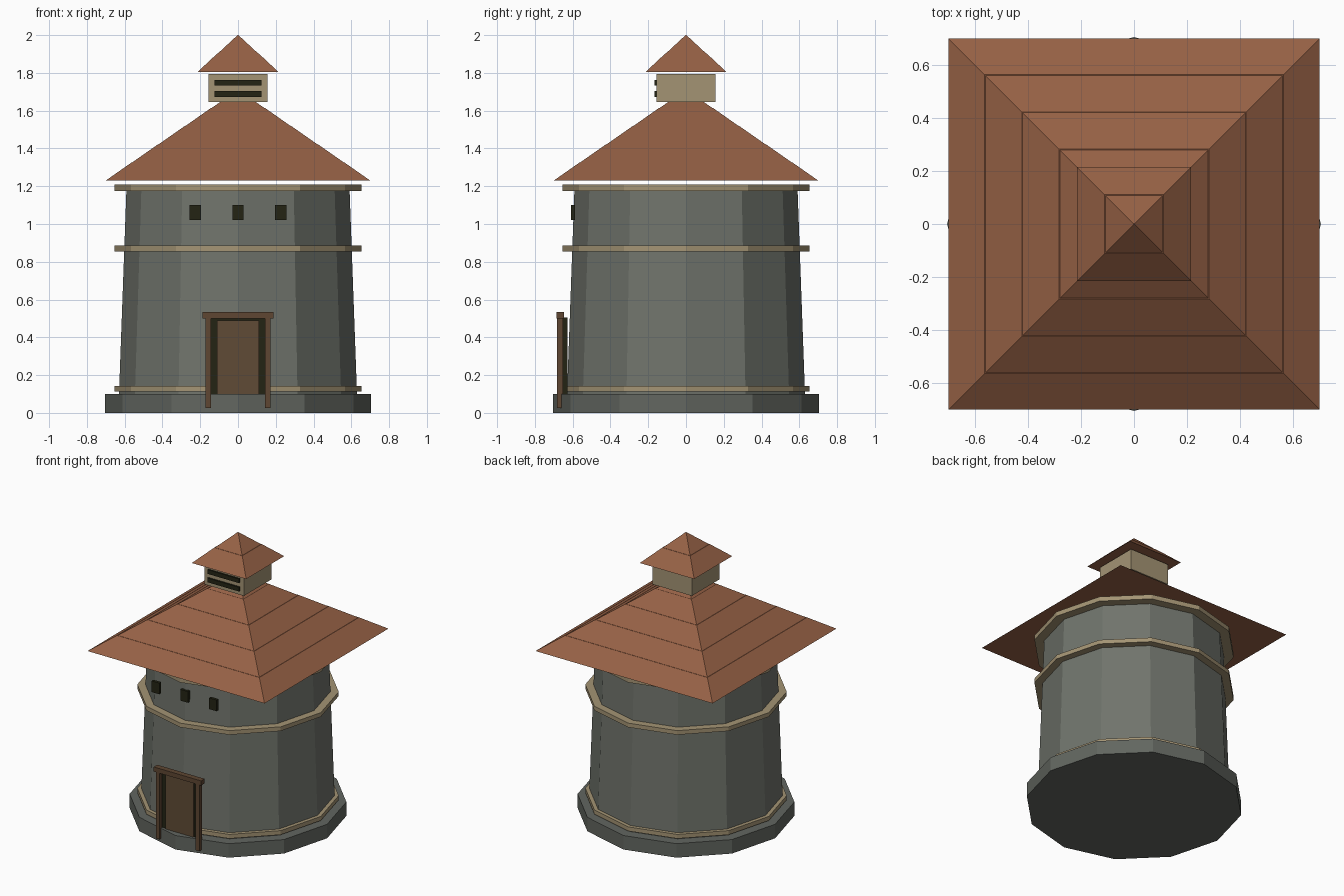
import bpy, bmesh, math

if "Cube" in bpy.data.objects:
    bpy.data.objects.remove(bpy.data.objects["Cube"])


def material(name, rgb):
    lin = [((c / 255 + 0.055) / 1.055) ** 2.4 for c in rgb]
    m = bpy.data.materials.new(name)
    m.diffuse_color = (*lin, 1)
    m.use_nodes = True
    m.node_tree.nodes["Principled BSDF"].inputs["Base Color"].default_value = m.diffuse_color
    return m


stone = material("grey stone", (112, 116, 108))
footing = material("dark grey stone", (98, 102, 96))
tan = material("tan trim", (164, 148, 116))
tile = material("roof tile", (150, 97, 69))
wood = material("frame wood", (94, 70, 50))
plank = material("door wood", (96, 75, 54))
dark = material("dark opening", (36, 36, 20))


def finish(bm, name, mat):
    bmesh.ops.recalc_face_normals(bm, faces=bm.faces)
    me = bpy.data.meshes.new(name)
    bm.to_mesh(me)
    bm.free()
    me.materials.append(mat)
    ob = bpy.data.objects.new(name, me)
    bpy.context.collection.objects.link(ob)
    return ob


def turned(name, profile, mat, sides=12):
    """Stack of polygon rings (radius, z); four sides use the half width."""
    bm = bmesh.new()
    k, phase = (math.sqrt(2), math.pi / 4) if sides == 4 else (1, 0)
    rings = []
    for r, z in profile:
        rings.append([bm.verts.new((k * r * math.cos(phase + 2 * math.pi * i / sides),
                                    k * r * math.sin(phase + 2 * math.pi * i / sides), z))
                      for i in range(sides)])
    for a, b in zip(rings, rings[1:]):
        for i in range(sides):
            j = (i + 1) % sides
            bm.faces.new((a[i], a[j], b[j], b[i]))
    bm.faces.new(rings[0])
    bm.faces.new(rings[-1])
    return finish(bm, name, mat)


def box(name, x, y, z, mat):
    bm = bmesh.new()
    bmesh.ops.create_cube(bm, size=1)
    for v in bm.verts:
        v.co = [lo + (c + 0.5) * (hi - lo) for c, (lo, hi) in zip(v.co, (x, y, z))]
    return finish(bm, name, mat)


def stepped_roof(name, half, z0, z1, courses, ledge=0.003):
    """Square pyramid with a hairline ledge between tile courses."""
    pts = [(half, z0)]
    for i in range(1, courses):
        r, z = half * (1 - i / courses), z0 + (z1 - z0) * i / courses
        pts += [(r + ledge, z), (r, z)]
    pts.append((0.002, z1))
    return turned(name, pts, tile, 4)


# Tower body
turned("base", [(0.705, 0), (0.705, 0.10)], footing)
turned("tower_wall", [(0.63, 0.10), (0.59, 1.20)], stone)
for n, (a, b) in {"lower": (0.113, 0.143), "middle": (0.855, 0.885), "upper": (1.175, 1.208)}.items():
    turned(n + "_band", [(0.655, a), (0.655, b)], tan)

# Roof and cupola
stepped_roof("main_roof", 0.70, 1.23, 1.71, 5)
turned("cupola", [(0.156, 1.645), (0.156, 1.793)], tan, 4)
stepped_roof("cupola_roof", 0.215, 1.804, 2.0, 2)
for i, z in enumerate((1.688, 1.748)):
    box(f"louvre_{i}", (-0.125, 0.125), (-0.168, -0.154), (z - 0.015, z + 0.015), dark)

# Small windows
for i in (-1, 0, 1):
    x = 0.227 * i
    box(f"window_{i + 1}", (x - 0.03, x + 0.03), (-0.608, -0.587), (1.02, 1.10), dark)

# Doorway
box("door_recess", (-0.145, 0.145), (-0.652, -0.628), (0.08, 0.505), dark)
box("door", (-0.11, 0.11), (-0.66, -0.64), (0.06, 0.49), plank)
for n, s in (("left", -1), ("right", 1)):
    x = 0.158 * s
    box(n + "_door_post", (x - 0.015, x + 0.015), (-0.682, -0.652), (0.025, 0.51), wood)
box("door_lintel", (-0.187, 0.187), (-0.685, -0.645), (0.50, 0.533), wood)
